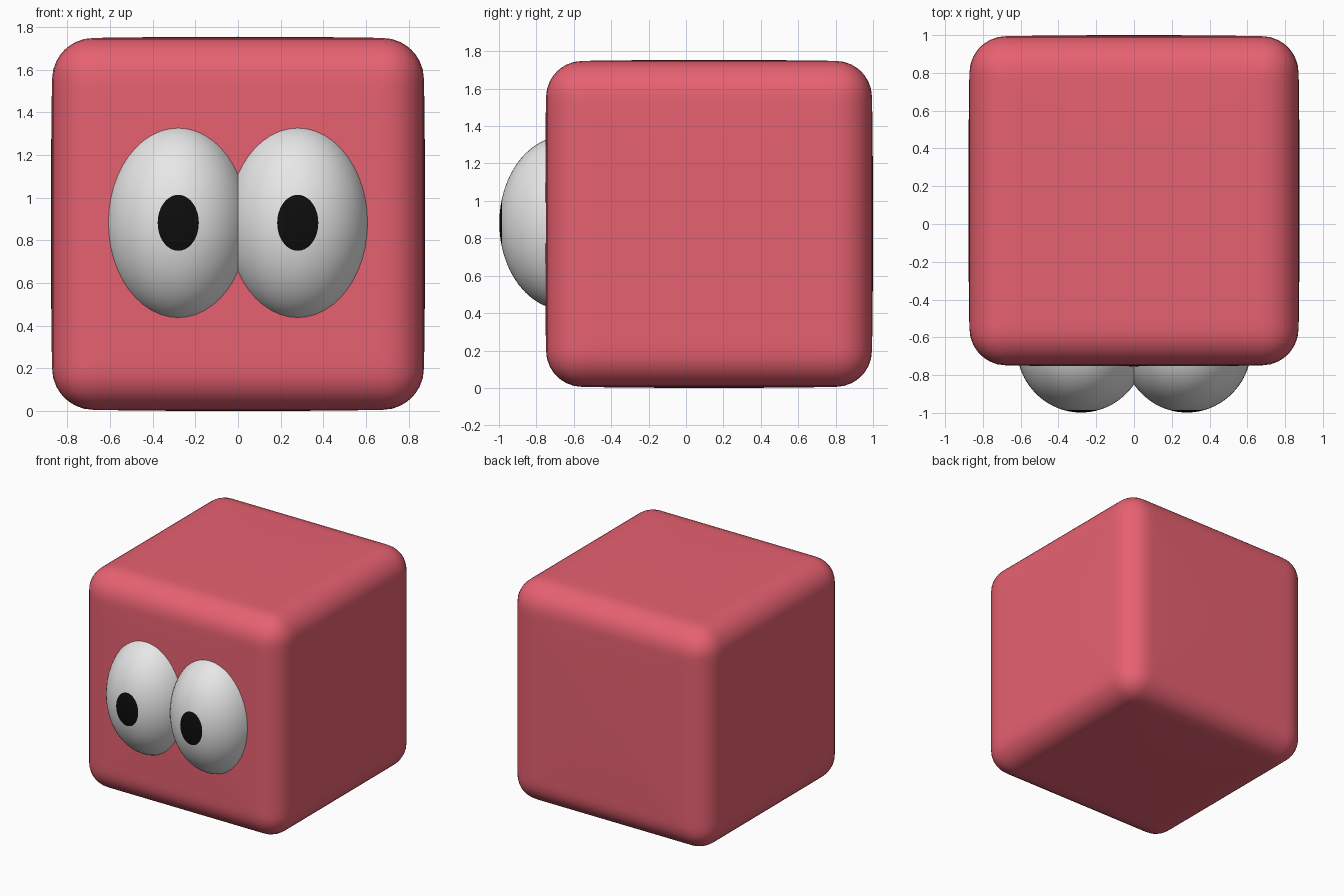
import bpy, bmesh
from mathutils import Matrix, Vector

if "Cube" in bpy.data.objects:
    bpy.data.objects.remove(bpy.data.objects["Cube"])


def material(name, rgb):
    m = bpy.data.materials.new(name)
    m.diffuse_color = (*rgb, 1)
    m.use_nodes = True
    m.node_tree.nodes["Principled BSDF"].inputs["Base Color"].default_value = m.diffuse_color
    return m


def add_object(name, bm, mats):
    for f in bm.faces:
        f.smooth = True
    me = bpy.data.meshes.new(name)
    bm.to_mesh(me)
    bm.free()
    for m in mats:
        me.materials.append(m)
    ob = bpy.data.objects.new(name, me)
    bpy.context.collection.objects.link(ob)
    return ob


red = material("coral red", (0.8, 0.12, 0.165))
white = material("eye white", (0.8, 0.8, 0.8))
black = material("pupil black", (0.004, 0.004, 0.004))

# Body: rounded cube with very slightly bulging faces
H, R = 0.877, 0.19
bm = bmesh.new()
bmesh.ops.create_cube(bm, size=2 * H)
bmesh.ops.subdivide_edges(bm, edges=bm.edges[:], cuts=35, use_grid_fill=True)
for v in bm.verts:
    core = Vector([max(R - H, min(H - R, c)) for c in v.co])
    p = core + (v.co - core).normalized() * R
    q = [(c / H) ** 2 for c in p]
    v.co = [p[i] * (1 - 0.010 * max(q[i - 1], q[i - 2])) for i in range(3)]
top = max(v.co.z for v in bm.verts)
bmesh.ops.translate(bm, verts=bm.verts, vec=(0, 1 - top, top))
add_object("body", bm, [red])

# Eyes: ellipsoids with the pole facing forward; the pole cap is the pupil
for side, x in (("left", -0.28), ("right", 0.28)):
    bm = bmesh.new()
    bmesh.ops.create_uvsphere(bm, u_segments=48, v_segments=44, radius=1)
    bmesh.ops.rotate(bm, verts=bm.verts, matrix=Matrix.Rotation(1.5707963, 3, 'X'))
    for f in bm.faces:
        f.material_index = 1 if f.calc_center_median().y < -0.959 else 0
    bmesh.ops.scale(bm, verts=bm.verts, vec=(0.342, 0.35, 0.465))
    bmesh.ops.translate(bm, verts=bm.verts, vec=(x, -0.648, 0.882))
    add_object(side + "_eye", bm, [white, black])
